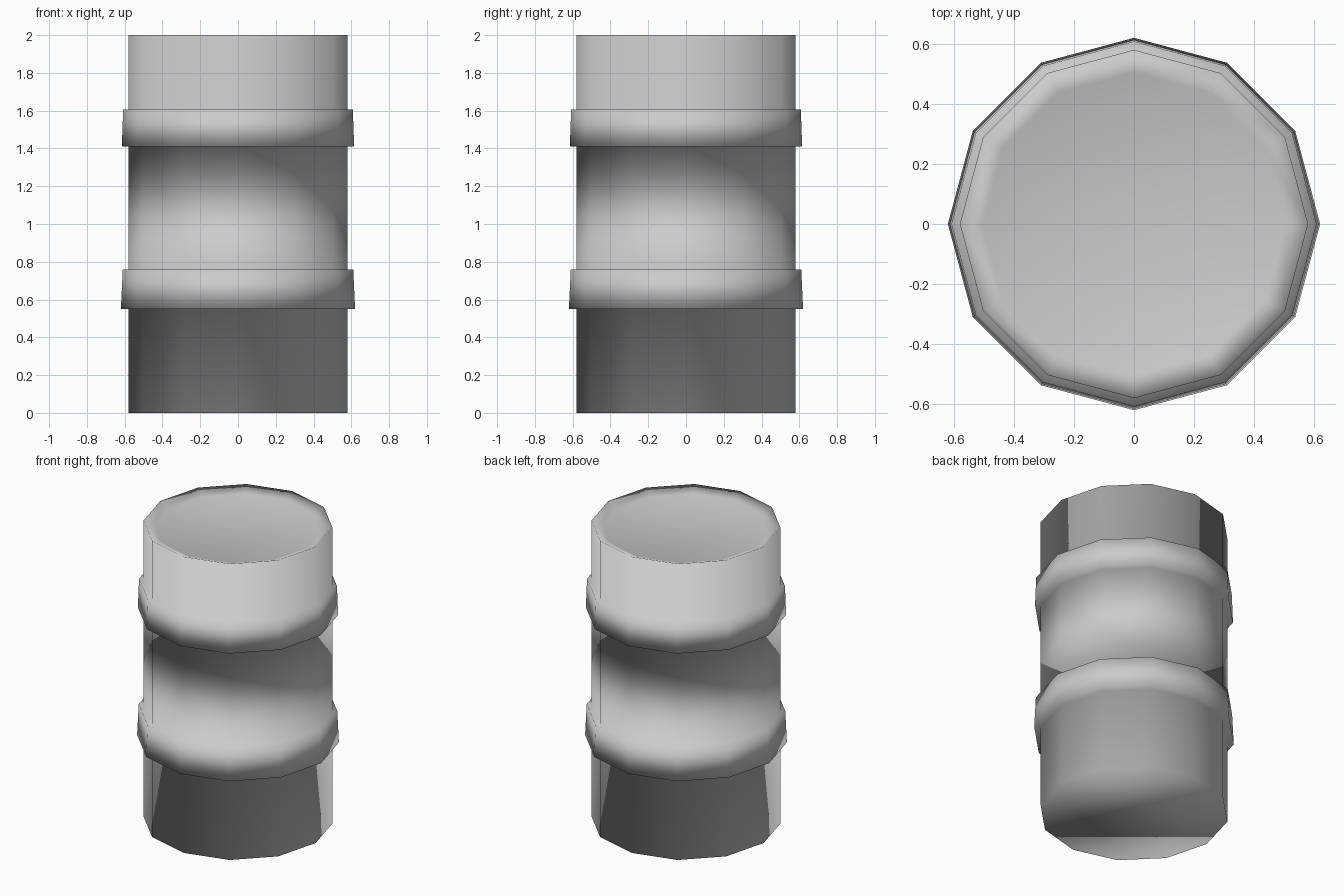
import bpy, bmesh
from math import cos, sin, tau

if "Cube" in bpy.data.objects:
    bpy.data.objects.remove(bpy.data.objects["Cube"])

SIDES = 12

# Half profile (radius, height): flat base, two raised bands, shallow dished lid
PROFILE = [
    (0.58, 0.0),
    (0.58, 0.55), (0.62, 0.55), (0.61, 0.76), (0.58, 0.76),
    (0.58, 1.41), (0.615, 1.41), (0.608, 1.605), (0.58, 1.605),
    (0.58, 2.0), (0.505, 1.97),
]

bm = bmesh.new()
rings = [[bm.verts.new((r * cos(tau * i / SIDES), r * sin(tau * i / SIDES), z))
          for i in range(SIDES)] for r, z in PROFILE]

# Wall, bands and rim
for low, high in zip(rings, rings[1:]):
    for i in range(SIDES):
        j = (i + 1) % SIDES
        bm.faces.new((low[i], low[j], high[j], high[i]))

# Base and lid
bm.faces.new(rings[0][::-1])
bm.faces.new(rings[-1])

for f in bm.faces:
    f.smooth = True

mesh = bpy.data.meshes.new("barrel")
bm.to_mesh(mesh)
bm.free()
bpy.context.collection.objects.link(bpy.data.objects.new("barrel", mesh))
